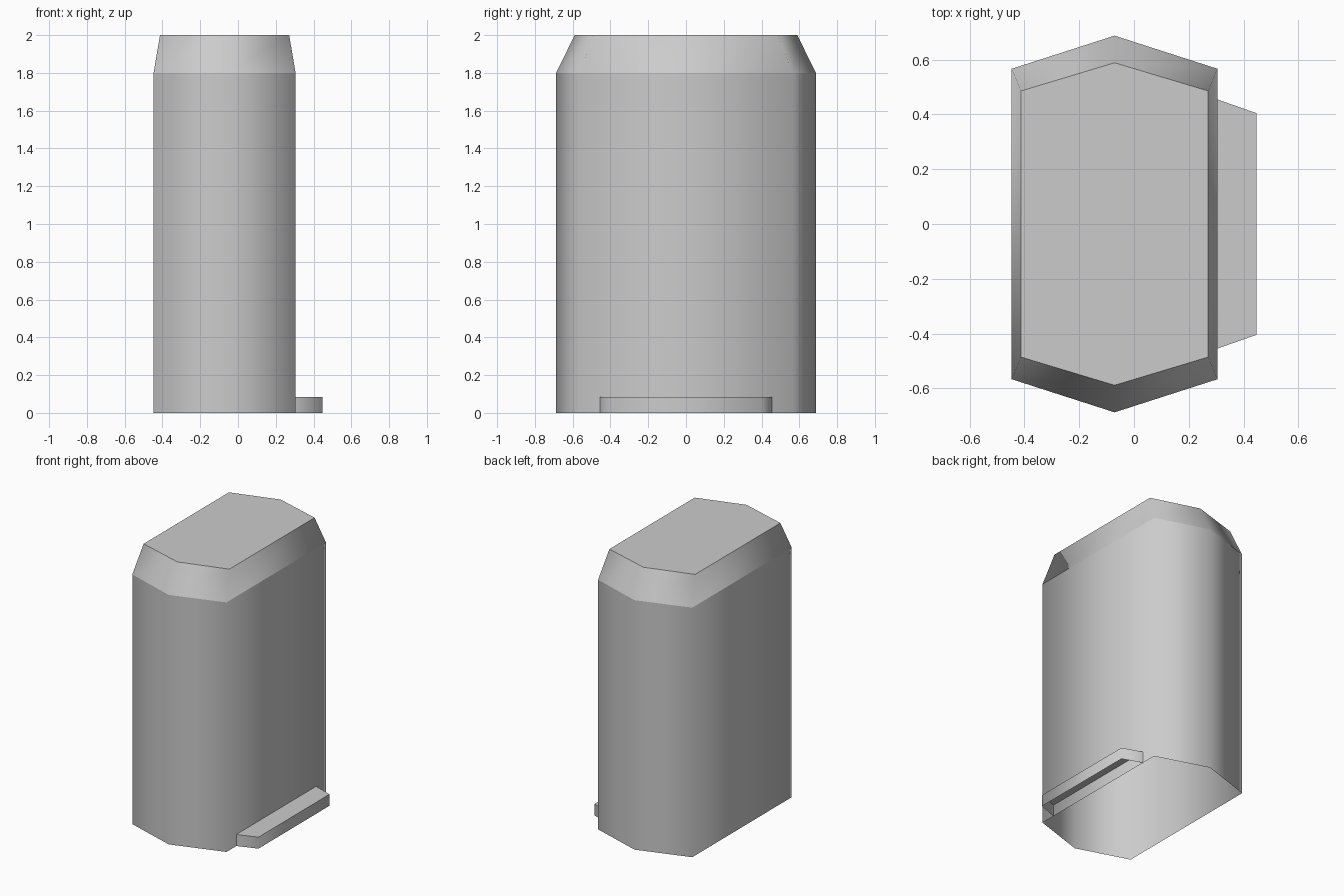
import bpy, bmesh, math

if "Cube" in bpy.data.objects:
    bpy.data.objects.remove(bpy.data.objects["Cube"])


def shell(name, rings, closed):
    """Loft equal-length rings of (x, y, z) points, cap the last ring, leave the bottom open."""
    bm = bmesh.new()
    loops = [[bm.verts.new(p) for p in ring] for ring in rings]
    n = len(loops[0])
    for low, high in zip(loops, loops[1:]):
        for i in range(n if closed else n - 1):
            j = (i + 1) % n
            bm.faces.new((low[i], low[j], high[j], high[i]))
    bm.faces.new(loops[-1])
    # Smooth across the shallow front and back ridges, crisp everywhere else
    for face in bm.faces:
        face.smooth = True
    for edge in bm.edges:
        a, b = edge.verts
        level = abs(a.co.z - b.co.z) < 1e-5
        sharp_corner = len(edge.link_faces) == 2 and edge.calc_face_angle() > math.radians(45)
        edge.smooth = not (level or sharp_corner)
    mesh = bpy.data.meshes.new(name)
    bm.to_mesh(mesh)
    bm.free()
    obj = bpy.data.objects.new(name, mesh)
    bpy.context.collection.objects.link(obj)
    return obj


def hexagon(half_x, corner_y, tip_y, z, cx=-0.071):
    """Stretched hexagon, counter-clockwise, with tips towards front and back."""
    return [(cx - half_x, -corner_y, z), (cx, -tip_y, z), (cx + half_x, -corner_y, z),
            (cx + half_x, corner_y, z), (cx, tip_y, z), (cx - half_x, corner_y, z)]


# Tall six-sided body with a bevelled top, open underneath
shell("body", [hexagon(0.376, 0.567, 0.688, 0.0),
               hexagon(0.376, 0.567, 0.688, 1.8),
               hexagon(0.342, 0.486, 0.589, 2.0)], True)

# Low step on the right side, open underneath and against the body
step_outline = [(0.305, -0.455), (0.447, -0.405), (0.447, 0.405), (0.305, 0.455)]
shell("step", [[(x, y, z) for x, y in step_outline] for z in (0.0, 0.083)], False)
